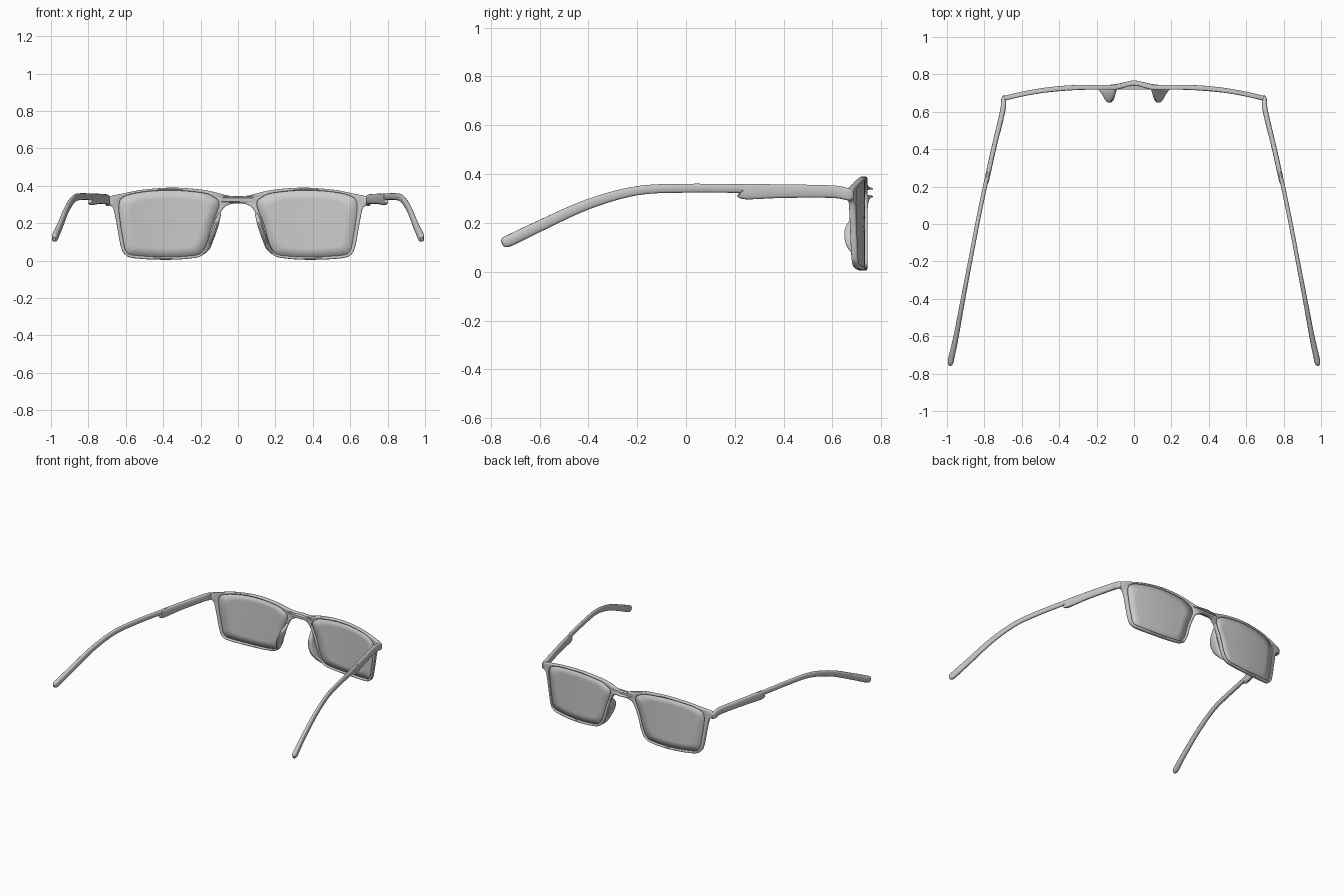
import bpy, bmesh, math
from mathutils import Vector

if "Cube" in bpy.data.objects:
    bpy.data.objects.remove(bpy.data.objects["Cube"])


def spline(pts, steps, closed=False):
    """Catmull-Rom resampling of tuples of any size."""
    n, out = len(pts), []
    get = (lambda i: pts[i % n]) if closed else (lambda i: pts[max(0, min(n - 1, i))])
    for i in range(n if closed else n - 1):
        for s in range(steps):
            t = s / steps
            out.append(tuple(0.5 * (2 * b + (c - a) * t + (2 * a - 5 * b + 4 * c - d) * t * t
                                    + (3 * b - a - 3 * c + d) * t ** 3)
                             for a, b, c, d in zip(get(i - 1), get(i), get(i + 1), get(i + 2))))
    return out if closed else out + [tuple(pts[-1])]


def front_y(x):
    """Wrap of the front seen from above, with the bridge bump."""
    x = abs(x)
    bump = 0.5 + 0.5 * math.cos(math.pi * min(x / 0.11, 1))
    return 0.731 + 0.023 * bump - 0.3 * max(x - 0.25, 0) ** 2


def finish(name, bm, angle=40):
    bmesh.ops.recalc_face_normals(bm, faces=bm.faces)
    me = bpy.data.meshes.new(name)
    bm.to_mesh(me)
    bm.free()
    ob = bpy.data.objects.new(name, me)
    bpy.context.collection.objects.link(ob)
    bpy.ops.object.select_all(action='DESELECT')
    ob.select_set(True)
    bpy.context.view_layer.objects.active = ob
    bpy.ops.object.shade_smooth_by_angle(angle=math.radians(angle))
    return ob


def sweep(name, stations, ref, side, power=0.7, n=14, steps=5):
    """Rounded section along stations (x, y, z, half width, half height along ref)."""
    st = spline(stations, steps)
    bm, rings = bmesh.new(), []
    for i, (x, y, z, w, h) in enumerate(st):
        t = (Vector(st[min(i + 1, len(st) - 1)][:3]) - Vector(st[max(i - 1, 0)][:3])).normalized()
        up = (Vector(ref) - t * t.dot(Vector(ref))).normalized()
        lat = t.cross(up)
        ring = []
        for k in range(n):
            a = 2 * math.pi * k / n
            c, s = math.cos(a), math.sin(a)
            p = (Vector((x, y, z)) + lat * w * math.copysign(abs(c) ** power, c)
                 + up * h * math.copysign(abs(s) ** power, s))
            ring.append(bm.verts.new((p.x * side, p.y, p.z)))
        rings.append(ring)
    for a, b in zip(rings, rings[1:]):
        for k in range(n):
            bm.faces.new((a[k], a[(k + 1) % n], b[(k + 1) % n], b[k]))
    bm.faces.new(rings[0])
    bm.faces.new(rings[-1])
    return finish(name, bm)


# Front frame: outline (x, z) with two lens openings, extruded and wrapped
half = [(0, .344), (.05, .347), (.11, .362), (.2, .38), (.35, .39), (.5, .38), (.6, .362),
        (.685, .343), (.703, .325), (.695, .298), (.668, .28), (.65, .2), (.628, .08),
        (.605, .033), (.55, .012), (.38, .004), (.24, .013), (.185, .033), (.152, .085),
        (.128, .17), (.1, .242), (.075, .283), (.04, .302), (0, .304)]
hole = [(.101, .3), (.135, .342), (.2, .363), (.35, .375), (.5, .367), (.605, .343), (.636, .3),
        (.628, .2), (.61, .09), (.598, .05), (.56, .029), (.38, .019), (.23, .028), (.19, .05),
        (.165, .1), (.14, .19)]
outline = spline(half + [(-x, z) for x, z in half[-2:0:-1]], 5, True)
opening = spline(hole, 5, True)

cu = bpy.data.curves.new("front_outline", 'CURVE')
cu.dimensions, cu.fill_mode = '2D', 'BOTH'
cu.extrude, cu.bevel_depth, cu.bevel_resolution, cu.offset = 0.007, 0.006, 2, -0.006
for loop in (outline, opening, [(-x, z) for x, z in opening]):
    sp = cu.splines.new('POLY')
    sp.points.add(len(loop) - 1)
    for p, (x, z) in zip(sp.points, loop):
        p.co = (x, z, 0, 1)
    sp.use_cyclic_u = True
tmp = bpy.data.objects.new("front_outline", cu)
bpy.context.collection.objects.link(tmp)
bm = bmesh.new()
me = tmp.to_mesh()
bm.from_mesh(me)
tmp.to_mesh_clear()
bpy.data.objects.remove(tmp)
bmesh.ops.remove_doubles(bm, verts=bm.verts, dist=1e-5)
for v in bm.verts:
    x, z, d = v.co
    v.co = (x, front_y(x) + d, z)
finish("front_frame", bm)

for side, label in ((-1, "left"), (1, "right")):
    # Lens: concentric rings of the opening, following the wrap
    bm = bmesh.new()
    cx, cz = 0.37, 0.2
    rings = [[bm.verts.new((side * (cx + (x - cx) * f), front_y(cx + (x - cx) * f), cz + (z - cz) * f))
              for x, z in opening] for f in (1.01, 0.75, 0.5, 0.25)]
    n = len(opening)
    for a, b in zip(rings, rings[1:]):
        for k in range(n):
            bm.faces.new((a[k], a[(k + 1) % n], b[(k + 1) % n], b[k]))
    bm.faces.new(rings[-1])
    lens = finish(label + "_lens", bm)
    mod = lens.modifiers.new("thickness", 'SOLIDIFY')
    mod.thickness, mod.offset = 0.006, 0

    # Nose pad: flange growing backward from the inner rim
    sweep(label + "_nose_pad",
          [(.098, .722, .25, .008, .004), (.112, .702, .21, .013, .024),
           (.124, .688, .17, .014, .038), (.142, .69, .12, .014, .036),
           (.162, .708, .07, .013, .018), (.185, .722, .04, .008, .004)],
          (0, 1, 0), side, 0.9)

    # Temple: thicker front arm, then the slimmer curved ear piece
    sweep(label + "_temple_arm",
          [(.69, .682, .318, .010, .020), (.697, .665, .317, .013, .025),
           (.703, .6, .328, .014, .026), (.751, .4, .33, .013, .028),
           (.784, .25, .328, .013, .032), (.79, .225, .332, .012, .027)],
          (0, 0, 1), side, 0.6)
    sweep(label + "_temple_tip",
          [(.782, .26, .341, .011, .018), (.797, .2, .341, .011, .018),
           (.838, 0, .342, .011, .0185), (.876, -.2, .332, .011, .019),
           (.914, -.4, .277, .012, .021), (.951, -.6, .187, .014, .023),
           (.975, -.71, .134, .016, .024), (.981, -.74, .121, .015, .022),
           (.983, -.753, .115, .008, .013)],
          (0, 0, 1), side, 0.75)
